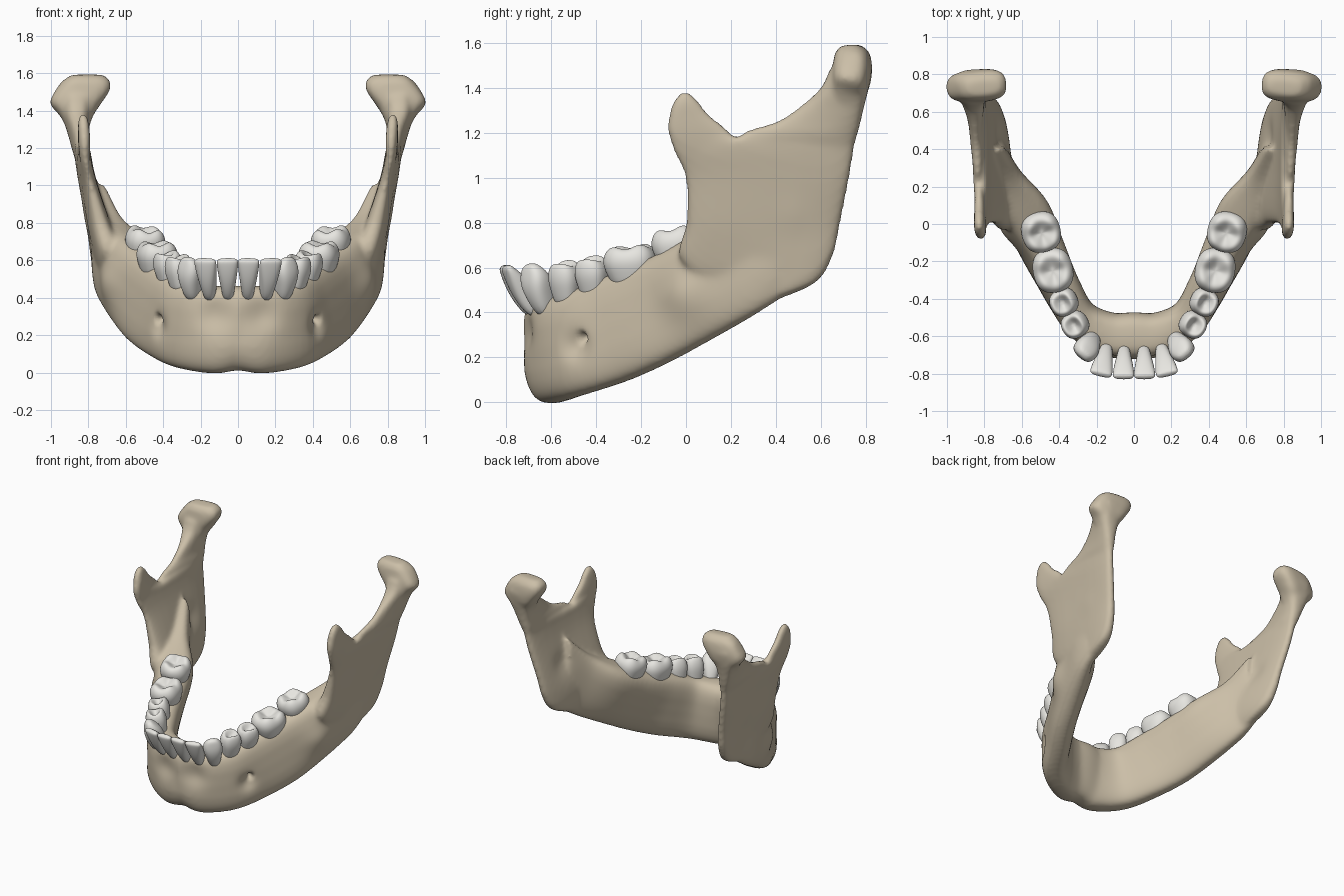
import bpy, bmesh, math
from mathutils import Vector

if "Cube" in bpy.data.objects:
    bpy.data.objects.remove(bpy.data.objects["Cube"])


def material(name, rgb):
    m = bpy.data.materials.new(name)
    m.diffuse_color = (*rgb, 1)
    m.use_nodes = True
    m.node_tree.nodes["Principled BSDF"].inputs["Base Color"].default_value = m.diffuse_color
    return m


BONE = material("bone", (0.60, 0.52, 0.39))
ENAMEL = material("enamel", (0.80, 0.79, 0.75))


def spow(v, e):
    return math.copysign(abs(v) ** e, v)


def bridge(bm, rings):
    n = len(rings[0])
    for a, b in zip(rings, rings[1:]):
        for i in range(n):
            bm.faces.new((a[i], a[(i + 1) % n], b[(i + 1) % n], b[i]))
    bm.faces.new(rings[0])
    bm.faces.new(rings[-1])


def smooth_stations(st, steps=6):
    """Catmull-Rom through the station tuples."""
    out = []
    for i in range(len(st) - 1):
        quad = [st[max(i - 1, 0)], st[i], st[i + 1], st[min(i + 2, len(st) - 1)]]
        for k in range(steps):
            t = k / steps
            out.append([0.5 * (2 * b + (c - a) * t + (2 * a - 5 * b + 4 * c - d) * t * t
                               + (3 * b - a - 3 * c + d) * t ** 3) for a, b, c, d in zip(*quad)])
    return out + [list(st[-1])]


def loft(bm, stations, sides=24, e=0.65):
    """Station = edge point A, edge point B, thickness at A, thickness at B."""
    st = smooth_stations(stations)
    mids = [(Vector(s[0:3]) + Vector(s[3:6])) / 2 for s in st]
    rings = []
    for i, s in enumerate(st):
        half = (Vector(s[3:6]) - Vector(s[0:3])) / 2
        tangent = mids[min(i + 1, len(st) - 1)] - mids[max(i - 1, 0)]
        n = half.cross(tangent).normalized()
        ring = []
        for k in range(sides):
            a = 2 * math.pi * k / sides
            u, v = spow(math.cos(a), e), spow(math.sin(a), e)
            th = s[6] + (s[7] - s[6]) * (u + 1) / 2
            ring.append(bm.verts.new(mids[i] + half * u + n * v * th / 2))
        rings.append(ring)
    bridge(bm, rings)


def upright(rows, sx):
    """Rows of z, front x, y, back x, y, thicknesses -> stations."""
    return [(sx * ax, ay, z, sx * bx, by, z, ta, tb) for z, ax, ay, bx, by, ta, tb in rows]


# body of the jaw: lower border point, tooth-crest point, thicknesses
body = [
    (0, -.60, .010, 0, -.60, .465, .20, .29),
    (.13, -.595, -.006, .13, -.595, .465, .21, .27),
    (.32, -.485, .025, .275, -.515, .49, .19, .22),
    (.46, -.28, .09, .36, -.355, .555, .17, .22),
    (.57, -.10, .17, .45, -.15, .635, .16, .26),
    (.65, .10, .275, .555, .05, .735, .15, .31),
    (.715, .30, .385, .675, .23, .85, .13, .20),
    (.735, .42, .46, .74, .40, 1.02, .10, .11)]
ramus = [
    (.45, .69, .18, .73, .38, .05, .09),
    (.53, .685, .09, .735, .575, .10, .11),
    (.65, .685, -.03, .75, .655, .15, .11),
    (.80, .735, .0, .77, .69, .13, .10),
    (1.0, .785, -.005, .81, .73, .08, .10),
    (1.12, .81, -.06, .83, .75, .065, .10),
    (1.18, .815, -.075, .835, .762, .06, .10)]
coronoid = [
    (1.0, .795, .03, .80, .25, .04, .05),
    (1.12, .812, -.05, .825, .25, .055, .05),
    (1.20, .817, -.08, .83, .20, .07, .05),
    (1.28, .82, -.075, .83, .105, .07, .05),
    (1.34, .825, -.055, .83, .055, .06, .05),
    (1.38, .825, -.025, .83, .015, .035, .03)]
neck = [
    (1.0, .805, .35, .81, .71, .05, .07),
    (1.13, .827, .25, .83, .745, .05, .09),
    (1.20, .837, .25, .84, .768, .05, .12),
    (1.25, .845, .40, .85, .78, .05, .13),
    (1.32, .85, .51, .86, .795, .07, .16),
    (1.40, .86, .60, .865, .815, .11, .20),
    (1.48, .85, .64, .86, .83, .14, .20)]
condyle = [
    (1.25, .82, .73, .89, .72, .06, .06),
    (1.37, .775, .73, .95, .72, .15, .14),
    (1.44, .73, .745, 1.005, .725, .19, .15),
    (1.51, .685, .75, .975, .73, .18, .16),
    (1.56, .685, .745, .935, .725, .15, .14),
    (1.592, .72, .74, .89, .725, .08, .08)]

bm = bmesh.new()
mirrored = [(-s[0], s[1], s[2], -s[3], *s[4:]) for s in reversed(body[1:])]
loft(bm, mirrored + body)
for sx in (-1, 1):
    for part in (ramus, coronoid, neck, condyle):
        loft(bm, upright(part, sx))
bmesh.ops.recalc_face_normals(bm, faces=bm.faces)
mesh = bpy.data.meshes.new("jaw_bone")
bm.to_mesh(mesh)
bm.free()
jaw = bpy.data.objects.new("jaw_bone", mesh)
bpy.context.collection.objects.link(jaw)

# fuse the lofts into one skin
r = jaw.modifiers.new("fuse", 'REMESH')
r.mode, r.voxel_size = 'VOXEL', 0.013
s = jaw.modifiers.new("soften", 'SMOOTH')
s.factor, s.iterations = 0.5, 14
fused = bpy.data.meshes.new_from_object(jaw.evaluated_get(bpy.context.evaluated_depsgraph_get()))
jaw.modifiers.clear()
jaw.data = fused

# dents and swellings: centre, push, radius (mirrored in x)
sculpt = [
    ((.445, -.48, .285), (-.04, .04, .01), .022),   # mental foramen
    ((.43, -.50, .25), (-.02, .02, 0), .06),
    ((.12, -.71, .31), (0, .035, 0), .09),          # hollow under incisors
    ((.0, -.71, .12), (0, -.008, 0), .09),          # chin
    ((.69, -.01, .48), (.028, -.014, 0), .11),      # outer oblique swelling
    ((.72, .47, .85), (.015, 0, 0), .08)]           # inner ramus hollow
for v in fused.vertices:
    side = 1 if v.co.x >= 0 else -1
    p = Vector((abs(v.co.x), v.co.y, v.co.z))
    move = Vector()
    for c, push, rad in sculpt:
        move += Vector(push) * math.exp(-((p - Vector(c)).length / rad) ** 2)
    v.co += Vector((move.x * side if p.x > 1e-4 else 0, move.y, move.z))
for p in fused.polygons:
    p.use_smooth = True
fused.materials.clear()
fused.materials.append(BONE)

# crown profiles: height, width, depth, cusp rise
INCISOR = [(0, .5, .7, 0), (.4, .74, .85, 0), (.7, .97, .66, 0), (.93, 1.06, .38, 0), (1.01, .95, .22, 0)]
CANINE = [(0, .5, .7, 0), (.4, .8, .95, 0), (.7, 1.05, .85, 0), (.9, .85, .5, 0), (1.03, .4, .22, 0)]
CHEEK = [(0, .68, .7, 0), (.35, .9, .9, 0), (.65, 1.08, 1.06, 0), (.86, .97, .94, .06),
         (.94, .70, .68, .13), (.87, .42, .42, .08), (.82, .15, .15, 0)]


def tooth(name, base, tip, angle, w, d, profile, cusps):
    """Crown from base to tip; angle is the direction along the arch."""
    for label, sx in (("left", 1), ("right", -1)):
        b, t = (Vector((p[0] * sx, p[1], p[2])) for p in (base, tip))
        axis = t - b
        a = math.radians(angle)
        along = Vector((math.cos(a) * sx, math.sin(a), 0))
        across = axis.normalized().cross(along).normalized()
        along = across.cross(axis).normalized()
        bm = bmesh.new()
        rings = []
        for h, sw, sd, c in profile:
            ring = []
            for k in range(16):
                q = 2 * math.pi * k / 16
                rise = c * abs(math.sin(q * cusps / 2)) if cusps else 0
                ring.append(bm.verts.new(b + axis * (h + rise)
                                         + along * spow(math.cos(q), .8) * sw * w / 2
                                         + across * spow(math.sin(q), .8) * sd * d / 2))
            rings.append(ring)
        bridge(bm, rings)
        bmesh.ops.recalc_face_normals(bm, faces=bm.faces)
        me = bpy.data.meshes.new(name)
        bm.to_mesh(me)
        bm.free()
        for p in me.polygons:
            p.use_smooth = True
        me.materials.append(ENAMEL)
        ob = bpy.data.objects.new(f"{name}_{label}", me)
        bpy.context.collection.objects.link(ob)
        sub = ob.modifiers.new("round", 'SUBSURF')
        sub.levels = sub.render_levels = 2


# tooth row
tooth("central_incisor", (.052, -.66, .39), (.057, -.82, .605), 0, .112, .13, INCISOR, 0)
tooth("lateral_incisor", (.145, -.65, .39), (.178, -.805, .605), 14, .117, .13, INCISOR, 0)
tooth("canine", (.225, -.605, .385), (.27, -.70, .61), 45, .14, .15, CANINE, 0)
tooth("first_premolar", (.295, -.525, .42), (.325, -.545, .62), 58, .14, .145, CHEEK, 2)
tooth("second_premolar", (.355, -.405, .45), (.385, -.425, .64), 64, .145, .15, CHEEK, 2)
tooth("first_molar", (.43, -.235, .50), (.435, -.255, .695), 78, .235, .215, CHEEK, 4)
tooth("second_molar", (.51, -.02, .58), (.49, -.055, .77), 76, .215, .21, CHEEK, 4)
